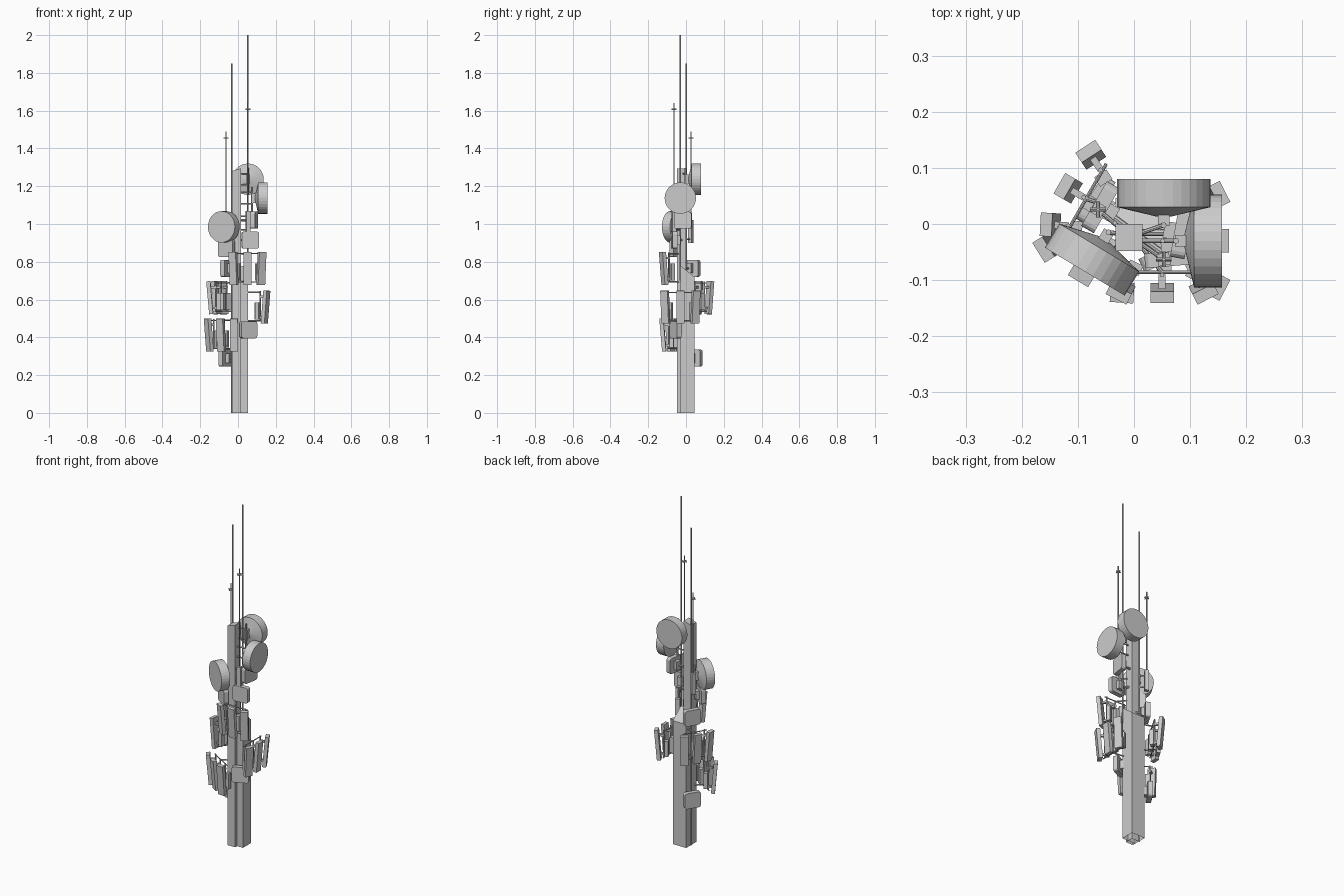
import bpy, bmesh, math
from mathutils import Matrix, Vector

if "Cube" in bpy.data.objects:
    bpy.data.objects.remove(bpy.data.objects["Cube"])


def link(name, bm, mat=None):
    bmesh.ops.recalc_face_normals(bm, faces=bm.faces[:])
    me = bpy.data.meshes.new(name)
    bm.to_mesh(me)
    bm.free()
    ob = bpy.data.objects.new(name, me)
    if mat:
        ob.matrix_world = mat
    bpy.context.collection.objects.link(ob)
    return ob


def box(name, size, mat, rounded=0):
    bm = bmesh.new()
    bmesh.ops.create_cube(bm, size=1, matrix=Matrix.Diagonal((*size, 1)))
    if rounded:  # round the corners seen from the front
        edges = [e for e in bm.edges
                 if abs((e.verts[0].co - e.verts[1].co).normalized().y) > 0.9]
        bmesh.ops.bevel(bm, geom=edges, offset=rounded, segments=3,
                        profile=0.5, affect='EDGES')
    return link(name, bm, mat)


def place(x, y, z, deg=0, tilt=0):
    # local -y faces outwards, deg turns it around z
    return (Matrix.Translation((x, y, z)) @ Matrix.Rotation(math.radians(deg), 4, 'Z')
            @ Matrix.Rotation(math.radians(tilt), 4, 'X'))


def rod(name, a, b, r, sides=8):
    a, b = Vector(a), Vector(b)
    d = b - a
    bm = bmesh.new()
    bmesh.ops.create_cone(bm, cap_ends=True, segments=sides, radius1=r, radius2=r,
                          depth=d.length)
    rot = d.to_track_quat('Z', 'Y').to_matrix().to_4x4()
    return link(name, bm, Matrix.Translation((a + b) / 2) @ rot)


def column(name, x0, x1, y0, y1, top):
    # open-ended column with a sloped top; top is z for each corner
    bm = bmesh.new()
    pts = [(x0, y0), (x1, y0), (x1, y1), (x0, y1)]
    lo = [bm.verts.new((x, y, 0)) for x, y in pts]
    hi = [bm.verts.new((x, y, z)) for (x, y), z in zip(pts, top)]
    for i in range(4):
        j = (i + 1) % 4
        bm.faces.new((lo[i], lo[j], hi[j], hi[i]))
    bm.faces.new((hi[0], hi[1], hi[2]))
    bm.faces.new((hi[0], hi[2], hi[3]))
    return link(name, bm)


def dish(name, x, y, z, deg, anchor):
    # drum with a shallow cone at the back, revolved around the local y axis
    prof = [(0, -0.05), (0.083, -0.05), (0.083, 0), (0.012, 0.017), (0, 0.017)]
    bm = bmesh.new()
    vs = [bm.verts.new((r, d, 0)) for r, d in prof]
    es = [bm.edges.new(p) for p in zip(vs, vs[1:])]
    bmesh.ops.spin(bm, geom=vs + es, axis=(0, 1, 0), cent=(0, 0, 0),
                   angle=math.tau, steps=32)
    bmesh.ops.remove_doubles(bm, verts=bm.verts[:], dist=1e-5)
    m = place(x, y, z, deg)
    ob = link(name, bm, m)
    bpy.context.view_layer.objects.active = ob
    ob.select_set(True)
    bpy.ops.object.shade_smooth_by_angle(angle=math.radians(10))
    ob.select_set(False)
    # bracket, clamp pole and arm
    box(name + "_bracket", (0.02, 0.02, 0.05), m @ place(0, 0.024, 0))
    p = m @ Vector((0, 0.032, 0))
    rod(name + "_pole", p - Vector((0, 0, 0.08)), p + Vector((0, 0, 0.06)), 0.005)
    for dz in (-0.03, 0.03):
        rod(name + "_arm", p + Vector((0, 0, dz)), (*anchor, z + dz), 0.004)


def sector(name, x, y, z, deg, half, anchor):
    # three splayed panels on a frame with two cross bars
    m = place(x, y, z, deg)
    for k in (-1, 0, 1):
        t = m @ place(k * half, -0.005 * (k == 0), 0, k * 27)
        box(name + "_panel", (0.042, 0.021, 0.175), t @ place(0, 0, 0, 0, 5))
        rod(name + "_pole", t @ Vector((0, 0.032, -0.075)), t @ Vector((0, 0.032, 0.085)), 0.004)
        for dz in (-0.055, 0.055):
            box(name + "_clamp", (0.012, 0.026, 0.012), t @ place(0, 0.02, dz))
        box(name + "_radio_unit", (0.026, 0.02, 0.09), t @ place(0.004, 0.047, -0.02))
    for dz in (-0.072, 0.078):
        rod(name + "_bar", m @ Vector((-half, 0.032, dz)), m @ Vector((half, 0.032, dz)), 0.003)
        rod(name + "_arm", m @ Vector((0, 0.032, dz)), (*anchor, z + dz), 0.004)


# Mast columns
column("tall_column", -0.033, 0.015, -0.048, 0.0, (1.28, 1.295, 1.295, 1.28))
column("short_column", -0.033, 0.053, -0.03, 0.046, (0.77, 0.78, 0.72, 0.72))

# Long rods
rod("left_rod", (-0.034, 0.002, 0), (-0.034, 0.002, 1.85), 0.004)
rod("right_rod", (0.051, -0.03, 0.7), (0.051, -0.03, 2.0), 0.004)

# Dishes
dish("rear_dish", 0.053, 0.03, 1.237, 180, (0.0, -0.02))
dish("right_dish", 0.107, -0.03, 1.137, 90, (0.0, -0.03))
dish("left_dish", -0.062, -0.042, 0.985, -31, (-0.01, -0.02))

# Panel sectors
sector("front_sector", 0.05, -0.118, 0.765, 0, 0.074, (0.0, -0.025))
sector("right_sector", 0.146, -0.03, 0.56, 90, 0.08, (0.03, -0.02))
sector("left_front_sector", -0.088, -0.082, 0.412, -31, 0.078, (-0.01, -0.02))
sector("left_rear_sector", -0.113, 0.061, 0.61, -120, 0.072, (-0.01, 0.02))

# Whip antennas with small cross elements
for n, (x, y, lo, cross, top) in enumerate([(0.053, -0.063, 0.95, 1.607, 1.64),
                                            (-0.064, 0.026, 0.9, 1.455, 1.49)]):
    box("whip_base", (0.022, 0.022, 0.12), place(x, y, lo + 0.06, 10 - 40 * n))
    rod("whip", (x, y, lo), (x, y, top), 0.003)
    rod("whip_cross", (x - 0.014, y, cross), (x + 0.014, y, cross), 0.0035)
    rod("whip_cross", (x, y - 0.014, cross), (x, y + 0.014, cross), 0.0035)
    for dz in (0.02, 0.09):
        rod("whip_arm", (x, y, lo + dz), (-0.01, -0.02, lo + dz), 0.004)

# Rounded equipment boxes: x, y, z, turn
for x, y, z, deg in [(0.065, -0.062, 0.915, 5), (0.055, -0.055, 0.44, 25),
                     (-0.068, 0.042, 0.29, -122), (-0.06, 0.03, 0.765, -120),
                     (0.085, -0.015, 1.02, 80), (-0.06, -0.05, 0.87, -35)]:
    m = place(x, y, z, deg)
    box("equipment_box", (0.092, 0.026, 0.09), m, 0.012)
    box("box_mount", (0.03, 0.02, 0.05), m @ place(0, 0.022, 0))
    rod("box_arm", (x, y, z), (0.0, -0.015, z), 0.006)
